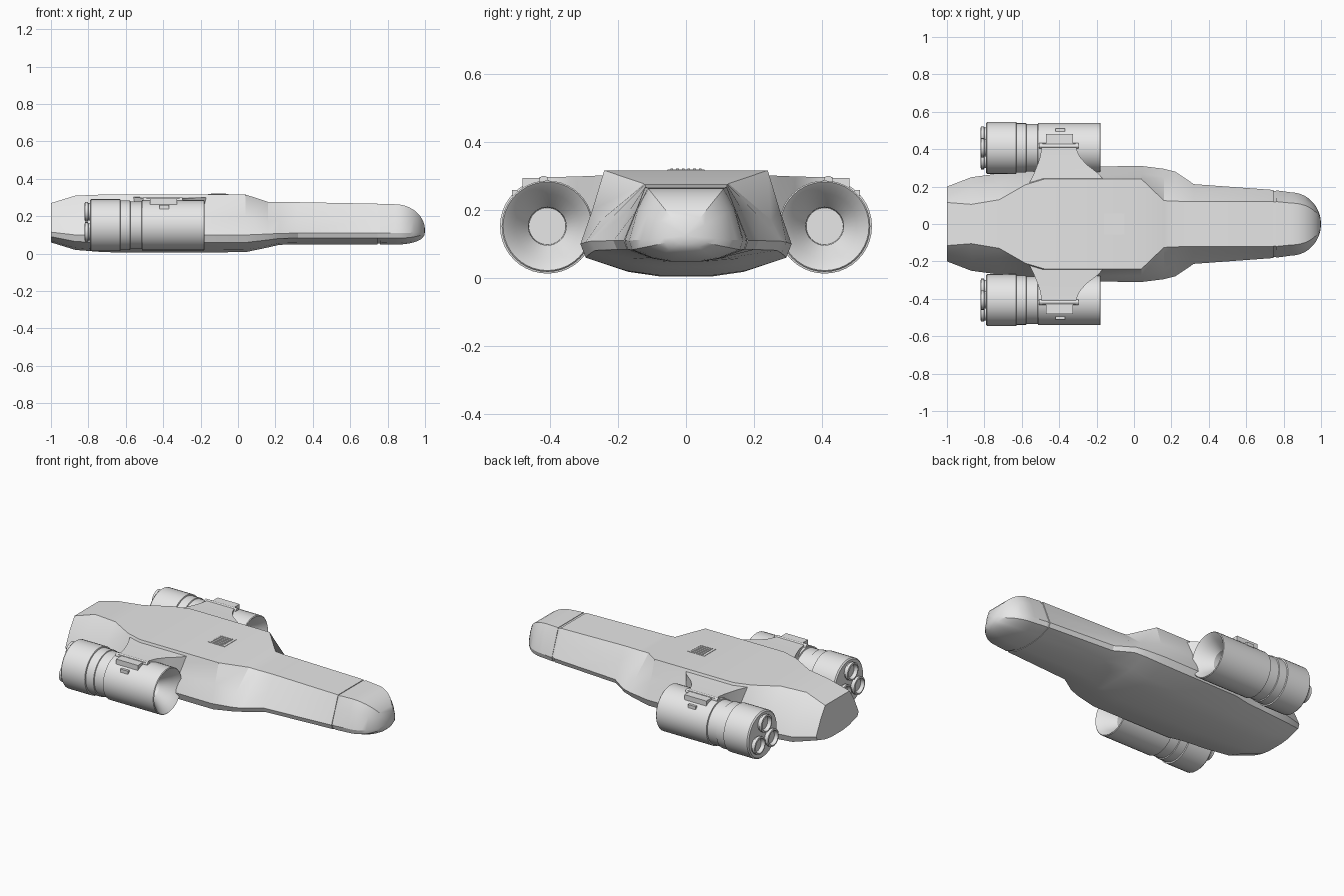
import bpy, bmesh, math
from mathutils import Vector

if "Cube" in bpy.data.objects:
    bpy.data.objects.remove(bpy.data.objects["Cube"])

grey = bpy.data.materials.new("light_grey")
grey.diffuse_color = (0.8, 0.8, 0.8, 1)
grey.use_nodes = True
grey.node_tree.nodes["Principled BSDF"].inputs["Base Color"].default_value = grey.diffuse_color


def finish(name, bm):
    bmesh.ops.remove_doubles(bm, verts=bm.verts, dist=0.0005)
    bmesh.ops.recalc_face_normals(bm, faces=bm.faces)
    me = bpy.data.meshes.new(name)
    bm.to_mesh(me)
    bm.free()
    me.materials.append(grey)
    ob = bpy.data.objects.new(name, me)
    bpy.context.collection.objects.link(ob)
    return ob


def loft(name, rings):
    """Skin closed rings of equal length and cap both ends."""
    bm = bmesh.new()
    vs = [[bm.verts.new(p) for p in r] for r in rings]
    n = len(rings[0])
    for a, b in zip(vs, vs[1:]):
        for i in range(n):
            j = (i + 1) % n
            bm.faces.new((a[i], a[j], b[j], b[i]))
    bm.faces.new(vs[0])
    bm.faces.new(vs[-1])
    return finish(name, bm)


def lathe(name, profile, y, z, segs):
    """Revolve (x, radius) points about an axis along x."""
    rings = [[(x, y + r * math.cos(2 * math.pi * i / segs),
               z + r * math.sin(2 * math.pi * i / segs)) for i in range(segs)]
             for x, r in profile]
    return loft(name, rings)


def box(name, x0, x1, y0, y1, z0, z1):
    return loft(name, [[(x, y0, z0), (x, y1, z0), (x, y1, z1), (x, y0, z1)] for x in (x0, x1)])


def hull_ring(x, ty, tz, sy, sz, wy, wz, bz):
    """Symmetric section: deck edge, shoulder, widest line, rounded keel."""
    d = wz - bz
    half = [(ty, tz), (sy, sz), (wy, wz), (wy * .95, bz + d * .56),
            (wy * .56, bz + d * .14), (wy * .26, bz)]
    return [(x, y, z) for y, z in half] + [(x, -y, z) for y, z in reversed(half)]


# Main hull and neck
sections = [
    (-1.00, .115, .270, .160, .200, .200, .115, .060),
    (-.87, .105, .310, .190, .220, .250, .100, .020),
    (-.72, .130, .316, .220, .220, .270, .100, .008),
    (-.58, .210, .316, .250, .210, .282, .100, .006),
    (-.48, .240, .316, .275, .200, .305, .100, .005),
    (.04, .240, .316, .275, .200, .310, .100, .008),
    (.16, .125, .277, .250, .170, .295, .105, .033),
    (.22, .122, .275, .215, .180, .280, .108, .047),
    (.32, .120, .275, .165, .200, .213, .110, .050),
    (.745, .120, .267, .148, .195, .182, .110, .050),
]
loft("hull", [hull_ring(*s) for s in sections])

# Seam between neck and nose
loft("nose_seam", [hull_ring(x, .117, .263, .145, .193, .177, .110, .053) for x in (.74, .765)])

# Rounded nose, shrinking along an elliptical curve
rings = [hull_ring(.76, .120, .266, .147, .195, .180, .110, .050)]
for k in range(10):
    t = math.sin(math.pi / 2 * k / 9.3)
    s = math.sqrt(1 - t * t)
    up = .125
    base = hull_ring(.84 + .16 * t, .112, .264, .143, .205, .169, .11, .048)
    rings.append([(x, y * s, up + (z - up) * (s if z > up else s ** .7)) for x, y, z in base])
loft("nose", rings)

# Deck hatch with raised slats
box("deck_hatch", -.16, -.05, -.055, .055, .31, .318)
for k in range(6):
    y = -.042 + k * .0168
    box("hatch_slat", -.145, -.065, y - .004, y + .004, .316, .321)

NY, NZ = .407, .152
for side in (1, -1):
    # Engine pod: recessed intake, stepped casing
    lathe("engine_pod", [
        (-.31, .001), (-.31, .054), (-.27, .056), (-.215, .095), (-.185, .122), (-.178, .130),
        (-.182, .134), (-.513, .134), (-.515, .127), (-.575, .127),
        (-.577, .132), (-.628, .132), (-.630, .139), (-.785, .139),
        (-.792, .132), (-.792, .001)], side * NY, NZ, 40)

    # Three exhaust nozzles in a triangle
    for k in range(3):
        a = math.pi / 2 + k * 2 * math.pi / 3
        lathe("exhaust_nozzle", [
            (-.78, .001), (-.78, .046), (-.80, .046), (-.802, .052), (-.818, .052),
            (-.820, .043), (-.800, .036), (-.800, .001)],
            side * (NY + .072 * math.cos(a)), NZ + .072 * math.sin(a), 20)

    # Pylon flaring into the hull
    pylon = []
    for y, x0, x1, zb, zt in [(.22, -.56, -.15, .13, .302), (.27, -.535, -.19, .15, .300),
                              (.32, -.515, -.255, .20, .298), (.36, -.502, -.29, .24, .297),
                              (.40, -.495, -.308, .26, .296), (.43, -.490, -.312, .26, .296)]:
        pylon.append([(x0, side * y, zb), (x1, side * y, zb),
                      (x1, side * y, zt), (x0, side * y, zt)])
    loft("pylon", pylon)

    # Hinge rod and mounting pad on top of the pod
    lathe("pylon_hinge", [(-.508, .001), (-.508, .014), (-.298, .014), (-.298, .001)],
          side * .418, .286, 12)
    ya, yb = sorted((side * .41, side * .48))
    box("mounting_pad", -.47, -.325, ya, yb, .25, .294)

    # Small raised strip on the pod
    ya, yb = sorted((side * .495, side * .51))
    box("pod_strip", -.42, -.37, ya, yb, .24, .259)

# Smooth rounded surfaces, keep hard edges
for ob in bpy.context.scene.objects:
    ob.select_set(True)
    bpy.context.view_layer.objects.active = ob
bpy.ops.object.shade_smooth_by_angle(angle=math.radians(25))
